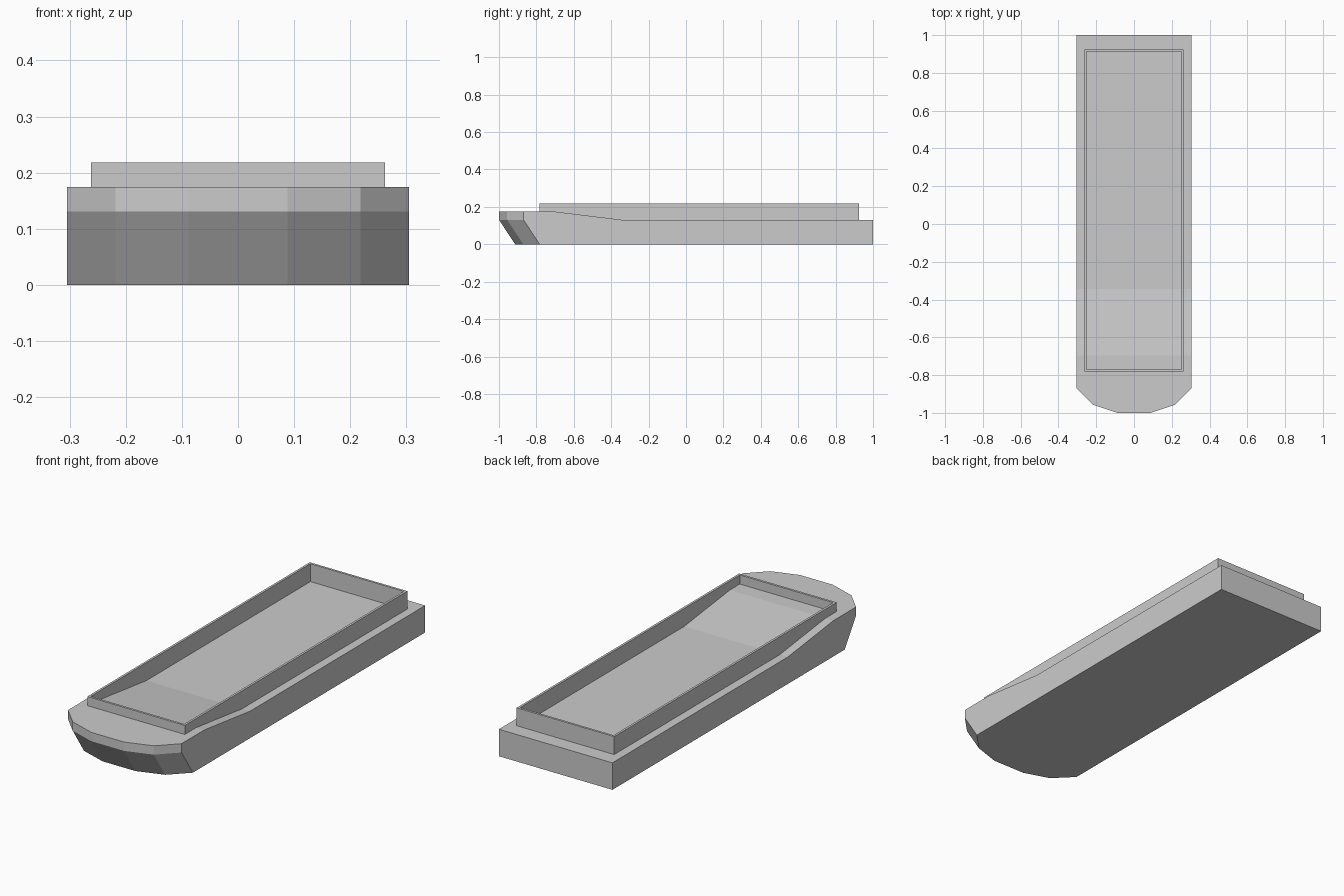
import bpy, bmesh

if "Cube" in bpy.data.objects:
    bpy.data.objects.remove(bpy.data.objects["Cube"])

# Deck profile: raised bow, ramp, low flat stern
DECK_LOW, DECK_HIGH = 0.131, 0.174
RAMP_FRONT, RAMP_BACK = -0.695, -0.345
RIM_TOP = 0.218


def deck_z(y):
    t = min(max((y - RAMP_FRONT) / (RAMP_BACK - RAMP_FRONT), 0), 1)
    return DECK_HIGH + (DECK_LOW - DECK_HIGH) * t


def outline(half):
    """Mirror a right-hand half outline (front to back) into a closed loop."""
    return half + [(-x, y) for x, y in reversed(half)]


def build(name, rings, capped):
    """Skin stacked rings with quads; optionally cap the bottom and the deck."""
    bm = bmesh.new()
    loops = [[bm.verts.new(p) for p in ring] for ring in rings]
    n = len(rings[0])
    for a, b in zip(loops, loops[1:]):
        for i in range(n):
            j = (i + 1) % n
            bm.faces.new((a[i], a[j], b[j], b[i]))
    if capped:
        bm.faces.new(loops[0][::-1])
        top = loops[-1]
        for i in range(n // 2 - 1):
            bm.faces.new((top[i], top[i + 1], top[n - 2 - i], top[n - 1 - i]))
    bmesh.ops.remove_doubles(bm, verts=bm.verts, dist=0.0005)
    bmesh.ops.recalc_face_normals(bm, faces=bm.faces)
    mesh = bpy.data.meshes.new(name)
    bm.to_mesh(mesh)
    bm.free()
    obj = bpy.data.objects.new(name, mesh)
    bpy.context.collection.objects.link(obj)
    return obj


# Hull: faceted bow that rakes back below the deck edge, square stern
W = 0.305
hull = outline([(0.088, -1.0), (0.218, -0.957), (W, -0.869),
                (W, RAMP_FRONT), (W, RAMP_BACK), (W, 1.0)])
RAKE = 0.087
build("hull", [
    [(x, y + (RAKE if y < -0.8 else 0), 0) for x, y in hull],
    [(x, y, DECK_LOW) for x, y in hull],
    [(x, y, deck_z(y)) for x, y in hull],
], True)


# Hold rim: thin upright wall whose foot follows the deck
def rim_outline(x, front, back):
    return outline([(x, front), (x, RAMP_FRONT), (x, RAMP_BACK), (x, back)])


outer = rim_outline(0.262, -0.782, 0.925)
inner = rim_outline(0.251, -0.771, 0.914)
build("hold_rim", [
    [(x, y, deck_z(y)) for x, y in outer],
    [(x, y, RIM_TOP) for x, y in outer],
    [(x, y, RIM_TOP) for x, y in inner],
    [(x, y, deck_z(y)) for x, y in inner],
    [(x, y, deck_z(y)) for x, y in outer],
], False)
